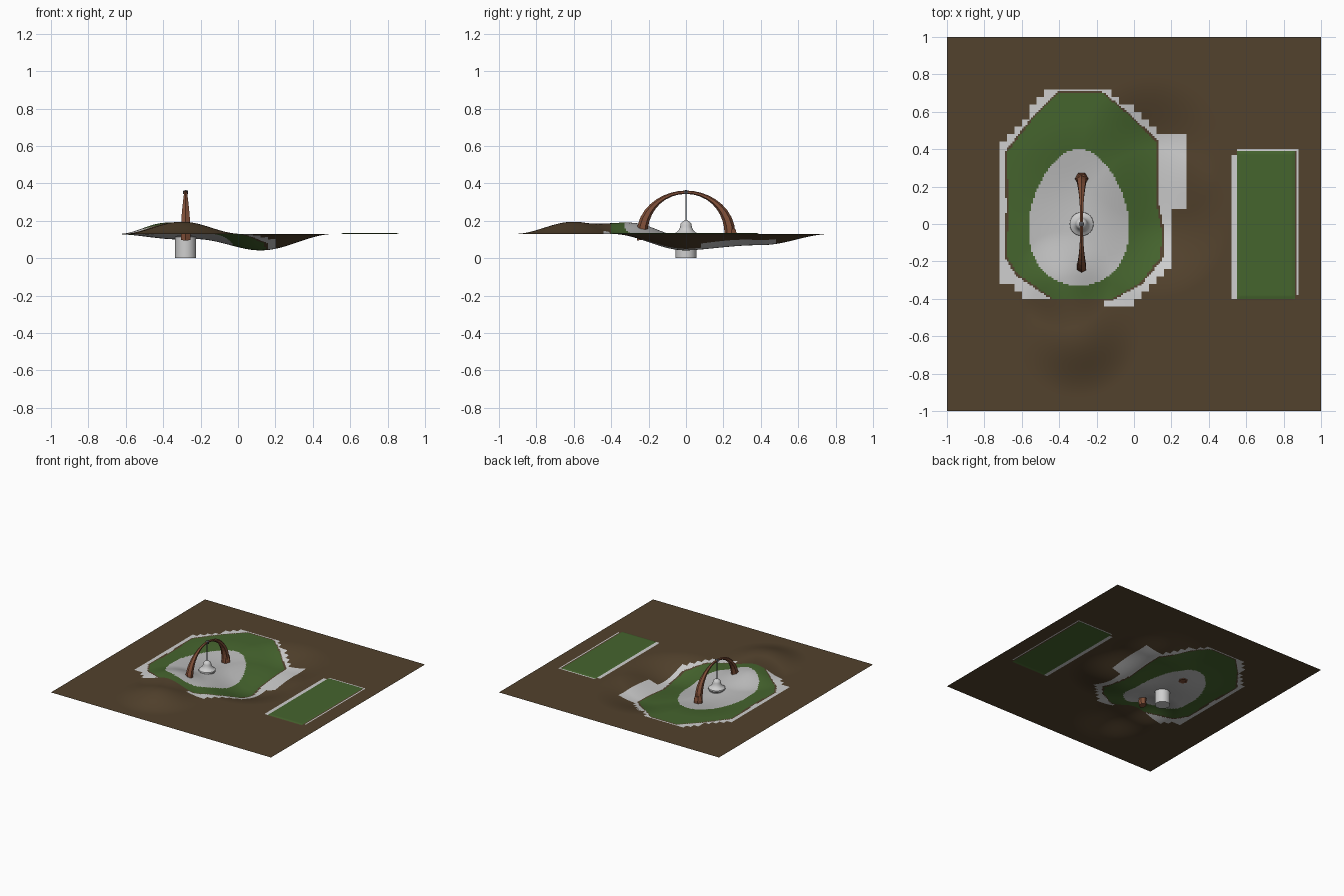
import bpy, bmesh, math
from mathutils import Vector

if "Cube" in bpy.data.objects:
    bpy.data.objects.remove(bpy.data.objects["Cube"])

def mat(name, rgb):
    m = bpy.data.materials.new(name)
    m.diffuse_color = (*rgb, 1)
    m.use_nodes = True
    m.node_tree.nodes["Principled BSDF"].inputs["Base Color"].default_value = m.diffuse_color
    return m

SOIL = mat("soil_brown", (0.085, 0.054, 0.026))
GRASS = mat("grass_green", (0.06, 0.128, 0.027))
PALE = mat("pale_grey", (0.62, 0.62, 0.62))
STONE = mat("stone_grey", (0.5, 0.5, 0.5))
WOOD = mat("red_wood", (0.22, 0.08, 0.04))
ROPE = mat("dark_rope", (0.09, 0.09, 0.1))

def finish(bm, name, mats, smooth=False):
    me = bpy.data.meshes.new(name)
    bm.to_mesh(me)
    bm.free()
    for m in mats:
        me.materials.append(m)
    ob = bpy.data.objects.new(name, me)
    bpy.context.collection.objects.link(ob)
    for p in me.polygons:
        p.use_smooth = smooth
    return ob

# Terrain heights: round bumps (x, y, height, radius)
BUMPS = [(-0.3, -0.6, 0.065, 0.32), (-0.38, -0.3, 0.06, 0.26),
         (0.12, 0.0, -0.088, 0.4), (0.1, 0.4, -0.06, 0.38),
         (-0.3, 0.17, -0.03, 0.38)]

def height(x, y):
    z = 0.13
    for cx, cy, h, rad in BUMPS:
        r = math.hypot(x - cx, y - cy)
        if r < rad:
            z += h * (0.5 + 0.5 * math.cos(math.pi * r / rad))
    return z

# Outlines of the painted areas
GREEN = [(-0.41, 0.70), (-0.17, 0.70), (-0.05, 0.60), (0.12, 0.44), (0.12, 0.10),
         (0.15, -0.05), (0.14, -0.18), (0.03, -0.32), (-0.12, -0.40), (-0.43, -0.40),
         (-0.62, -0.27), (-0.68, -0.17), (-0.67, 0.1), (-0.68, 0.38), (-0.55, 0.55)]
RIM = [(-0.285 + (x + 0.285) * 1.035, 0.15 + (y - 0.15) * 1.01) for x, y in GREEN]
BORDER = [(-0.45, 0.73), (-0.15, 0.73), (-0.03, 0.63), (0.13, 0.49), (0.28, 0.49),
          (0.28, 0.08), (0.2, 0.08), (0.2, -0.2), (0.12, -0.29), (0.0, -0.44),
          (-0.16, -0.44), (-0.16, -0.38), (-0.42, -0.38), (-0.44, -0.41), (-0.56, -0.41),
          (-0.65, -0.33), (-0.72, -0.33), (-0.72, 0.37), (-0.69, 0.46), (-0.56, 0.6)]

def inside(p, poly):
    x, y = p
    hit = False
    for (x1, y1), (x2, y2) in zip(poly, poly[1:] + poly[:1]):
        if (y1 > y) != (y2 > y) and x < x1 + (y - y1) * (x2 - x1) / (y2 - y1):
            hit = not hit
    return hit

def snap(v):
    return math.floor(v / 0.04) * 0.04 + 0.02

def region(x, y):
    if 0.51 < x < 0.9 and -0.41 < y < 0.42:          # side lawn
        if 0.55 < x < 0.86 and -0.4 < y < 0.39:
            return 1
        if 0.52 < x < 0.55 and -0.4 < y < 0.37:
            return 2
        if 0.55 < x < 0.88 and 0.39 < y < 0.4 or 0.87 < x < 0.88 and -0.38 < y < 0.4:
            return 2
        return 0
    if abs(x) > 0.76 or abs(y) > 0.76 or x > 0.3:
        return 0
    dy = y - 0.035                                   # egg-shaped clearing
    if ((x + 0.295) / (0.265 * (1 - 0.5 * dy))) ** 2 + (dy / 0.365) ** 2 < 1:
        return 3
    if inside((x, y), GREEN):
        return 1
    if inside((x, y), RIM):
        return 0
    return 2 if inside((snap(x), snap(y)), BORDER) else 0

bm = bmesh.new()
bmesh.ops.create_grid(bm, x_segments=200, y_segments=200, size=1)
for v in bm.verts:
    x, y = v.co.x, v.co.y
    v.co.z = height(x, y)
    if 0.555 < x < 0.855 and -0.395 < y < 0.385:
        v.co.z += 0.004
for f in bm.faces:
    c = f.calc_center_median()
    f.material_index = region(c.x, c.y)
finish(bm, "terrain", [SOIL, GRASS, PALE, STONE], True)

# Wooden arch: six-sided tube, thick at the feet and thin at the top
CX = -0.28
bm = bmesh.new()
rings = []
N = 20
for i in range(N + 1):
    a = -0.14 + (math.pi + 0.28) * i / N
    out = Vector((0, math.cos(a), math.sin(a)))
    centre = Vector((CX, 0.235 * math.cos(a), 0.13 + 0.223 * math.sin(a)))
    r = 0.009 + 0.02 * abs(math.cos(a)) ** 2.5
    rings.append([bm.verts.new(centre + r * (out * math.cos(t) + Vector((1, 0, 0)) * math.sin(t)))
                  for t in (k * math.pi / 3 for k in range(6))])
for a, b in zip(rings, rings[1:]):
    for k in range(6):
        bm.faces.new((a[k], a[(k + 1) % 6], b[(k + 1) % 6], b[k]))
bm.faces.new(rings[0])
bm.faces.new(rings[-1])
bmesh.ops.recalc_face_normals(bm, faces=bm.faces)
finish(bm, "wooden_arch", [WOOD])

def lathe(name, profile, material, sides=24, smooth=True):
    bm = bmesh.new()
    vs = [bm.verts.new((r, 0, z)) for r, z in profile]
    es = [bm.edges.new(p) for p in zip(vs, vs[1:])]
    bmesh.ops.spin(bm, geom=vs + es, axis=(0, 0, 1), cent=(0, 0, 0),
                   angle=math.tau, steps=sides, use_duplicate=False)
    bmesh.ops.remove_doubles(bm, verts=bm.verts, dist=0.0001)
    bmesh.ops.recalc_face_normals(bm, faces=bm.faces)
    ob = finish(bm, name, [material], smooth)
    ob.location.x = CX
    if smooth:
        bpy.context.view_layer.objects.active = ob
        ob.select_set(True)
        bpy.ops.object.shade_smooth_by_angle(angle=math.radians(35))
        ob.select_set(False)
    return ob

# Flared foot at the back of the arch
foot = lathe("arch_foot", [(0, 0.1), (0.036, 0.1), (0.036, 0.125), (0.026, 0.155), (0, 0.155)], WOOD, 6, False)
foot.location.y = 0.242

# Sunken post, bell, rope and ring
lathe("sunken_post", [(0, 0), (0.056, 0), (0.056, 0.115), (0, 0.115)], PALE)
lathe("bell", [(0, 0.112), (0.055, 0.112), (0.064, 0.122), (0.063, 0.132), (0.048, 0.141),
               (0.038, 0.152), (0.032, 0.166), (0.03, 0.178), (0.027, 0.188),
               (0.018, 0.196), (0.008, 0.203), (0, 0.204)], PALE)
lathe("rope", [(0, 0.2), (0.0035, 0.2), (0.0035, 0.35), (0, 0.35)], ROPE, 8)
lathe("rope_ring", [(0, 0.343), (0.014, 0.343), (0.014, 0.36), (0, 0.365)], ROPE, 8, False)
